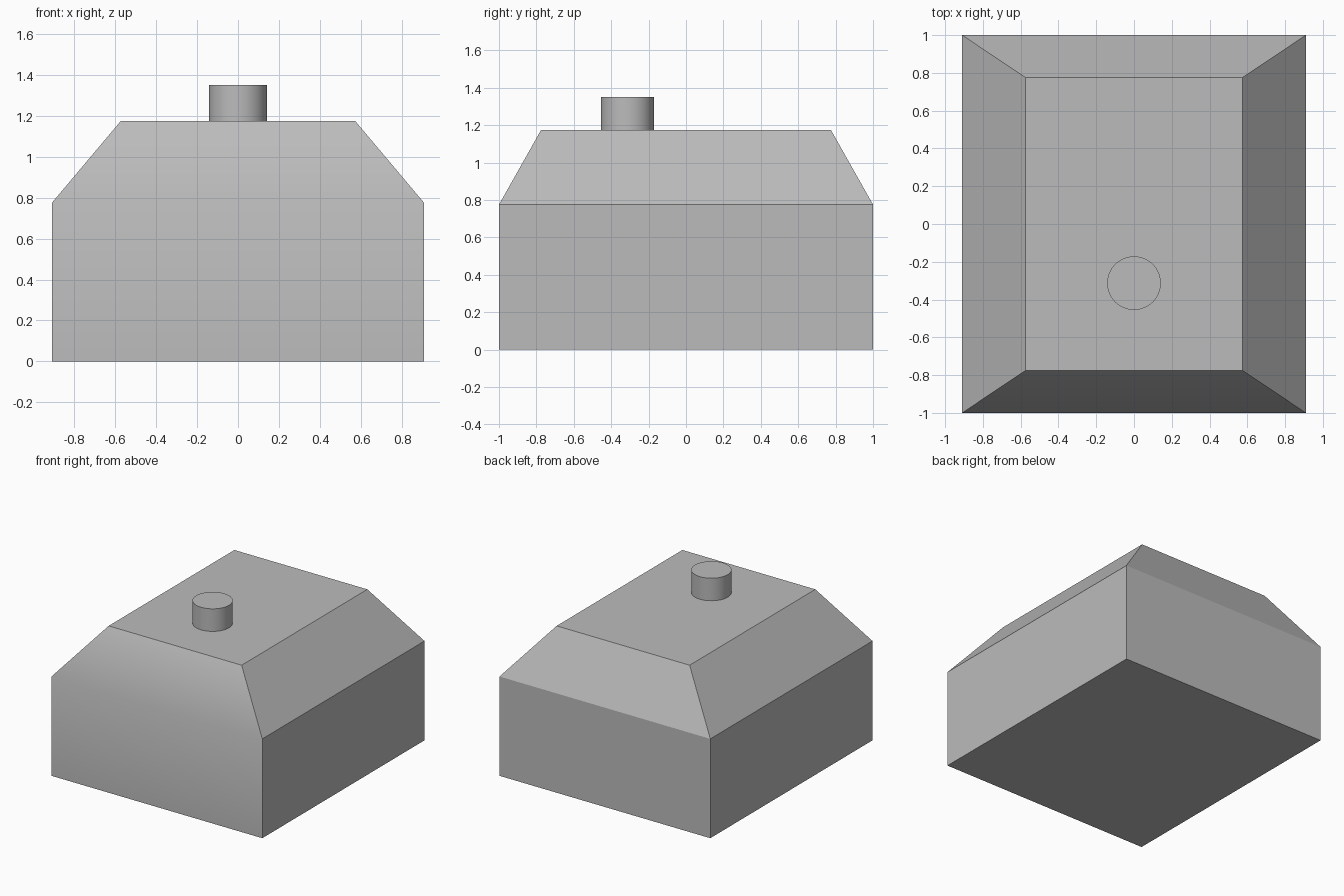
import bpy
import bmesh
from math import radians
from mathutils import Matrix

old = bpy.data.objects.get("Cube")
if old:
    bpy.data.objects.remove(old, do_unlink=True)

HALF_X, HALF_Y = 0.91, 1.0
TOP_X, TOP_Y = 0.574, 0.775
SHOULDER_Z, ROOF_Z, KNOB_Z = 0.775, 1.174, 1.35

grey = bpy.data.materials.new("plain_grey")
grey.use_nodes = True
colour = (0.5, 0.5, 0.5, 1.0)
grey.diffuse_color = colour
grey.node_tree.nodes["Principled BSDF"].inputs["Base Color"].default_value = colour


def finish(name, bm):
    """Turn a bmesh into a grey object, smooth except at sharp edges."""
    mesh = bpy.data.meshes.new(name)
    bm.to_mesh(mesh)
    bm.free()
    mesh.materials.append(grey)
    obj = bpy.data.objects.new(name, mesh)
    bpy.context.collection.objects.link(obj)
    bpy.ops.object.select_all(action='DESELECT')
    obj.select_set(True)
    bpy.context.view_layer.objects.active = obj
    bpy.ops.object.shade_smooth_by_angle(angle=radians(30))
    return obj


# Body: a box whose upper part tapers to a smaller flat roof
bm = bmesh.new()
bmesh.ops.create_cube(bm, size=2)
for v in bm.verts:
    v.co.x *= HALF_X
    v.co.y *= HALF_Y
    v.co.z = SHOULDER_Z if v.co.z > 0 else 0
top = next(f for f in bm.faces if f.normal.z > 0.9)
ring = bmesh.ops.extrude_face_region(bm, geom=[top])["geom"]
bmesh.ops.delete(bm, geom=[top], context='FACES_ONLY')
for v in ring:
    if isinstance(v, bmesh.types.BMVert):
        v.co = (v.co.x * TOP_X / HALF_X, v.co.y * TOP_Y / HALF_Y, ROOF_Z)
bmesh.ops.recalc_face_normals(bm, faces=bm.faces)
body = finish("body", bm)

# The back shoulder stays crisp while the front one is softly shaded
for e in body.data.edges:
    a, b = (body.data.vertices[i].co for i in e.vertices)
    if all(c.y > 0.99 and c.z > 0.5 for c in (a, b)):
        e.use_edge_sharp = True

# Round knob standing on the front half of the roof
bm = bmesh.new()
bmesh.ops.create_cone(
    bm, cap_ends=True, segments=48, radius1=0.142, radius2=0.142,
    depth=KNOB_Z - ROOF_Z,
    matrix=Matrix.Translation((0, -0.313, (KNOB_Z + ROOF_Z) / 2)))
finish("roof_knob", bm)
